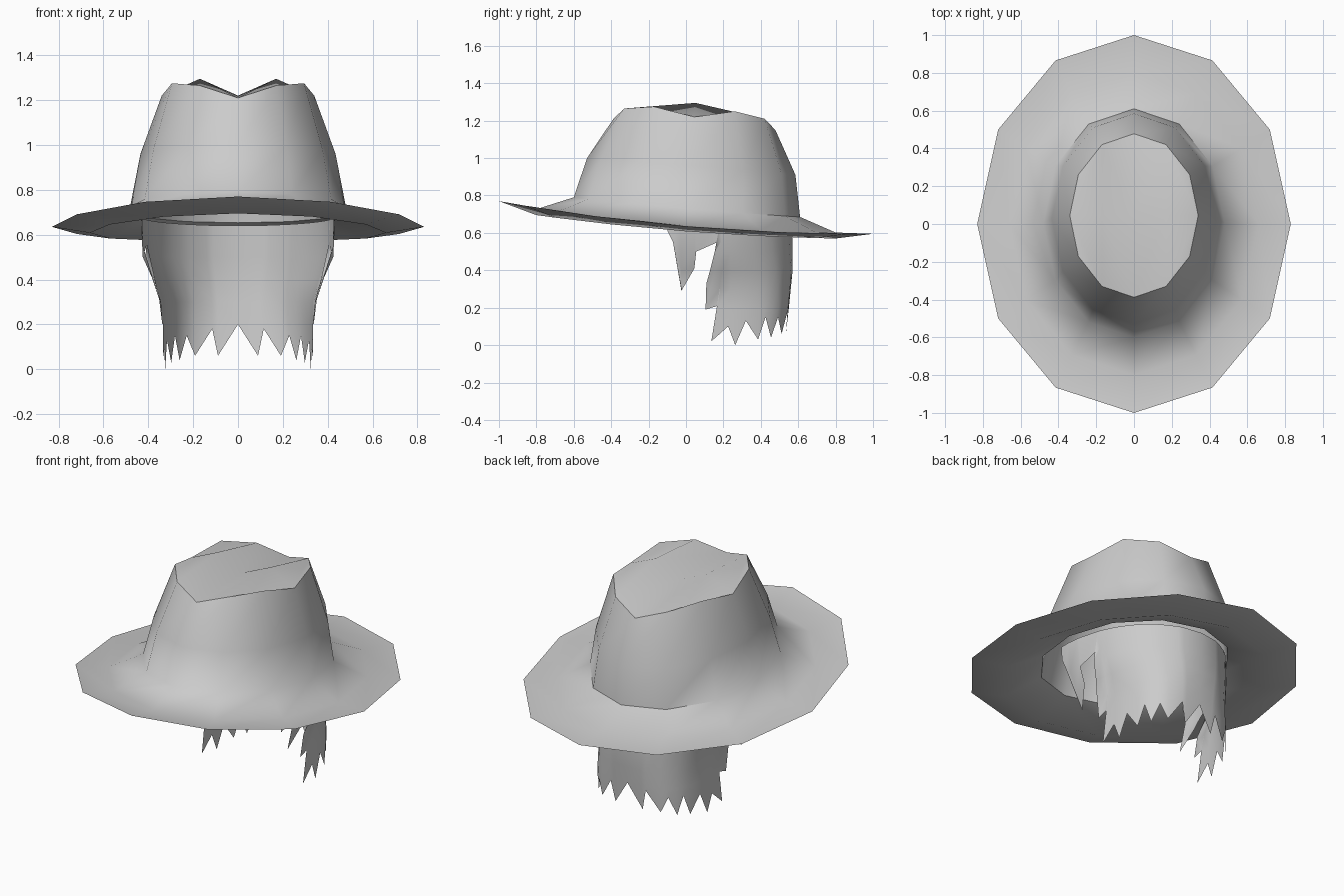
import bpy, bmesh
from math import sin, cos, radians

cube = bpy.data.objects.get("Cube")
if cube:
    bpy.data.objects.remove(cube)

grey = bpy.data.materials.new("plain_grey")
grey.use_nodes = True
grey.diffuse_color = (0.6, 0.6, 0.6, 1)
grey.node_tree.nodes["Principled BSDF"].inputs["Base Color"].default_value = grey.diffuse_color

SIDES = 12


def finish(name, bm, angle):
    """Turn a bmesh into a shaded object."""
    mesh = bpy.data.meshes.new(name)
    bm.to_mesh(mesh)
    bm.free()
    mesh.materials.append(grey)
    obj = bpy.data.objects.new(name, mesh)
    bpy.context.collection.objects.link(obj)
    bpy.ops.object.select_all(action="DESELECT")
    obj.select_set(True)
    bpy.context.view_layer.objects.active = obj
    bpy.ops.object.shade_smooth_by_angle(angle=radians(angle))


def ring(bm, rx, ry, cy, front, side, back):
    """Tilted oval ring; heights given at the front, sides and back."""
    verts = []
    for i in range(SIDES):
        a = radians(i * 360 / SIDES)
        c = cos(a)
        z = side + (front - back) / 2 * c + ((front + back) / 2 - side) * c * c
        verts.append(bm.verts.new((rx * sin(a), cy - ry * c, z)))
    return verts


def bridge(bm, low, high):
    for i in range(SIDES):
        j = (i + 1) % SIDES
        bm.faces.new((low[i], low[j], high[j], high[i]))


def crown(bm, base, inset):
    """Walls and creased top above a base ring."""
    waist = ring(bm, .435 - inset, .557 - inset, .028, 1.0, .96, .91)
    rim = ring(bm, .34 - inset, .433 - inset, .045, 1.2, 1.2, 1.15)
    # Rim heights from front to back: dented centre, raised shoulders
    for i, z in enumerate((1.21, 1.265, 1.275, 1.22, 1.25, 1.21, 1.15)):
        for k in (i, -i):
            rim[k].co.z = z - inset
    bridge(bm, base, waist)
    bridge(bm, waist, rim)
    middle = bm.verts.new((0, .05, 1.22 - inset))
    for s in (1, -1):
        peak = bm.verts.new((s * .17, .05, 1.295 - inset))
        r = [rim[s * k] for k in range(7)]
        for f in ((r[0], r[1], peak, middle), (r[1], r[2], r[3], peak),
                  (r[3], r[4], r[5], peak), (middle, peak, r[5], r[6])):
            bm.faces.new(f)


# Hat: upper brim and crown, lower brim and lining
bm = bmesh.new()
edge = ring(bm, .83, 1.0, 0, .77, .635, .595)
for drop, inset in ((0, 0), (.032, .02)):
    fold = ring(bm, .66, .8, 0, .727 - drop, .64 - drop, .602 - drop)
    base = ring(bm, .48 - inset, .605 - inset, .005, .79 - drop, .73 - drop, .685 - drop)
    bridge(bm, edge, fold)
    bridge(bm, fold, base)
    crown(bm, base, inset)
bmesh.ops.recalc_face_normals(bm, faces=bm.faces)
finish("hat", bm, 55)


# Hair: a ragged sheet hanging from inside the hat
ROWS = ((.7, .435, .565, 2), (.5, .425, .57, 2.1), (.4, .38, .57, 2.4),
        (.3, .345, .56, 2.8), (.2, .337, .55, 3.2), (0, .333, .53, 3.5))


def hair_point(a, z):
    for (z1, *p), (z0, *q) in zip(ROWS, ROWS[1:]):
        if z >= z0:
            break
    t = (z - z0) / (z1 - z0)
    rx, ry, n = (v + (u - v) * t for u, v in zip(p, q))
    c, s = cos(radians(a)), sin(radians(a))
    r = (abs(c) ** n + abs(s) ** n) ** (-1 / n)
    return rx * r * c, ry * r * s, z


# Strands: angle at the hat, angle at the tip, tip height
STRANDS = ((-10, -10, .61), (-8, -7, .55), (-3, -2.5, .29), (4, 4.5, .41),
           (5, 5.5, .5), (19, 19.5, .56), (20, 11, .33), (21, 10.8, .19),
           (22, 17.3, .21), (23, 14.3, .02), (25, 23, .1), (28, 27, 0),
           (32, 32, .13), (38, 39, .03), (43, 43, .15), (47, 47.5, .04),
           (53, 53, .15), (59, 59, .06), (71, 71, .18), (75, 75, .06), (90, 90, .2))

bm = bmesh.new()
for side in (1, -1):
    columns = []
    for top_a, tip_a, tip in STRANDS:
        top = .68 - .04 * sin(radians(top_a))
        column = []
        for z in (top, *(row[0] for row in ROWS[1:])):
            z = max(z, tip)
            a = top_a + (tip_a - top_a) * (top - z) / (top - tip)
            x, y, z = hair_point(a, z)
            column.append(bm.verts.new((side * x, y, z)))
        columns.append(column)
    for p, q in zip(columns, columns[1:]):
        for k in range(len(ROWS) - 1):
            f = (p[k], q[k], q[k + 1], p[k + 1])
            bm.faces.new(f[::-side])
bmesh.ops.remove_doubles(bm, verts=bm.verts, dist=.0005)
finish("hair", bm, 60)
